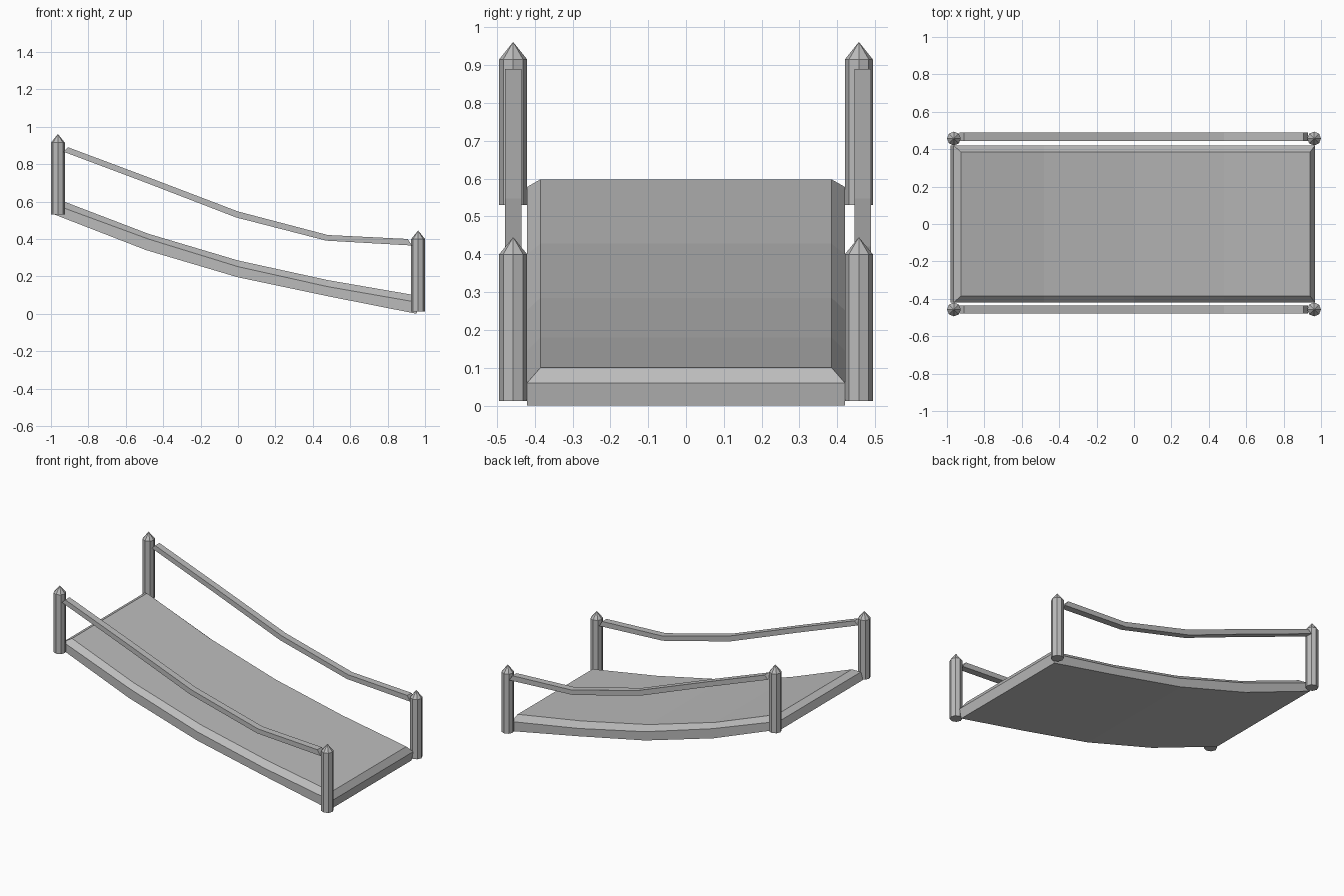
import bpy
import bmesh
from math import cos, sin, pi

cube = bpy.data.objects.get("Cube")
if cube:
    bpy.data.objects.remove(cube)

grey = bpy.data.materials.new("plain grey")
grey.use_nodes = True
grey.diffuse_color = (0.5, 0.5, 0.5, 1)
grey.node_tree.nodes["Principled BSDF"].inputs["Base Color"].default_value = (0.5, 0.5, 0.5, 1)


def loft(name, rings):
    """Join equal rings of points into a closed, flat-shaded solid."""
    bm = bmesh.new()
    loops = [[bm.verts.new(p) for p in ring] for ring in rings]
    for a, b in zip(loops, loops[1:]):
        n = len(a)
        for i in range(n):
            j = (i + 1) % n
            bm.faces.new((a[i], a[j], b[j], b[i]))
    bm.faces.new(loops[0])
    bm.faces.new(loops[-1])
    bmesh.ops.remove_doubles(bm, verts=bm.verts, dist=0.0001)
    bmesh.ops.recalc_face_normals(bm, faces=bm.faces)
    mesh = bpy.data.meshes.new(name)
    bm.to_mesh(mesh)
    bm.free()
    mesh.materials.append(grey)
    obj = bpy.data.objects.new(name, mesh)
    bpy.context.collection.objects.link(obj)


# Sagging deck: bottom, wall top and chamfered top edge, each a long strip
bottom = [(-0.98, 0.53), (-0.49, 0.34), (0, 0.195), (0.49, 0.092), (0.955, 0.0)]
wall = [(-0.965, 0.578), (-0.48, 0.40), (0, 0.252), (0.48, 0.145), (0.967, 0.06)]
top = [(-0.925, 0.598), (-0.48, 0.428), (0, 0.285), (0.48, 0.18), (0.942, 0.10)]
rings = []
for (bx, bz), (wx, wz), (tx, tz) in zip(bottom, wall, top):
    rings.append([(bx, -0.42, bz), (wx, -0.42, wz), (tx, -0.385, tz),
                  (tx, 0.385, tz), (wx, 0.42, wz), (bx, 0.42, bz)])


def deck():
    loft("deck", rings)
    # Replace the flat end caps with a wall and a chamfer at each end
    mesh = bpy.data.objects["deck"].data
    bm = bmesh.new()
    bm.from_mesh(mesh)
    bm.verts.ensure_lookup_table()
    caps = [f for f in bm.faces if len(f.verts) == 6]
    bmesh.ops.delete(bm, geom=caps, context='FACES_ONLY')
    for start in (0, len(bm.verts) - 6):
        b0, w0, t0, t1, w1, b1 = bm.verts[start:start + 6]
        bm.faces.new((b0, w0, w1, b1))
        bm.faces.new((w0, t0, t1, w1))
    bmesh.ops.recalc_face_normals(bm, faces=bm.faces)
    bm.to_mesh(mesh)
    bm.free()


deck()


# Eight-sided posts with pointed caps
def post(name, x, y, z0, z1, tip, radius=0.037, sides=8):
    def ring(r, z):
        return [(x + r * cos(2 * pi * i / sides), y + r * sin(2 * pi * i / sides), z)
                for i in range(sides)]
    loft(name, [ring(radius, z0), ring(radius, z1), ring(0.001, tip)])


# Square handrails following the slope, with slanted ends
rail_top = [(-0.908, 0.89), (-0.48, 0.73), (0, 0.547), (0.48, 0.421), (0.907, 0.40)]
rail_low = [(-0.932, 0.866), (-0.49, 0.7), (-0.01, 0.515), (0.472, 0.391), (0.93, 0.365)]

for side, post_y, rail_y in (("front", -0.457, -0.457), ("back", 0.457, 0.467)):
    post(side + "_upper_post", -0.963, post_y, 0.53, 0.915, 0.96)
    post(side + "_lower_post", 0.963, post_y, 0.012, 0.40, 0.444)
    y0, y1 = rail_y - 0.022, rail_y + 0.022
    loft(side + "_handrail", [
        [(lx, y0, lz), (tx, y0, tz), (tx, y1, tz), (lx, y1, lz)]
        for (tx, tz), (lx, lz) in zip(rail_top, rail_low)])
